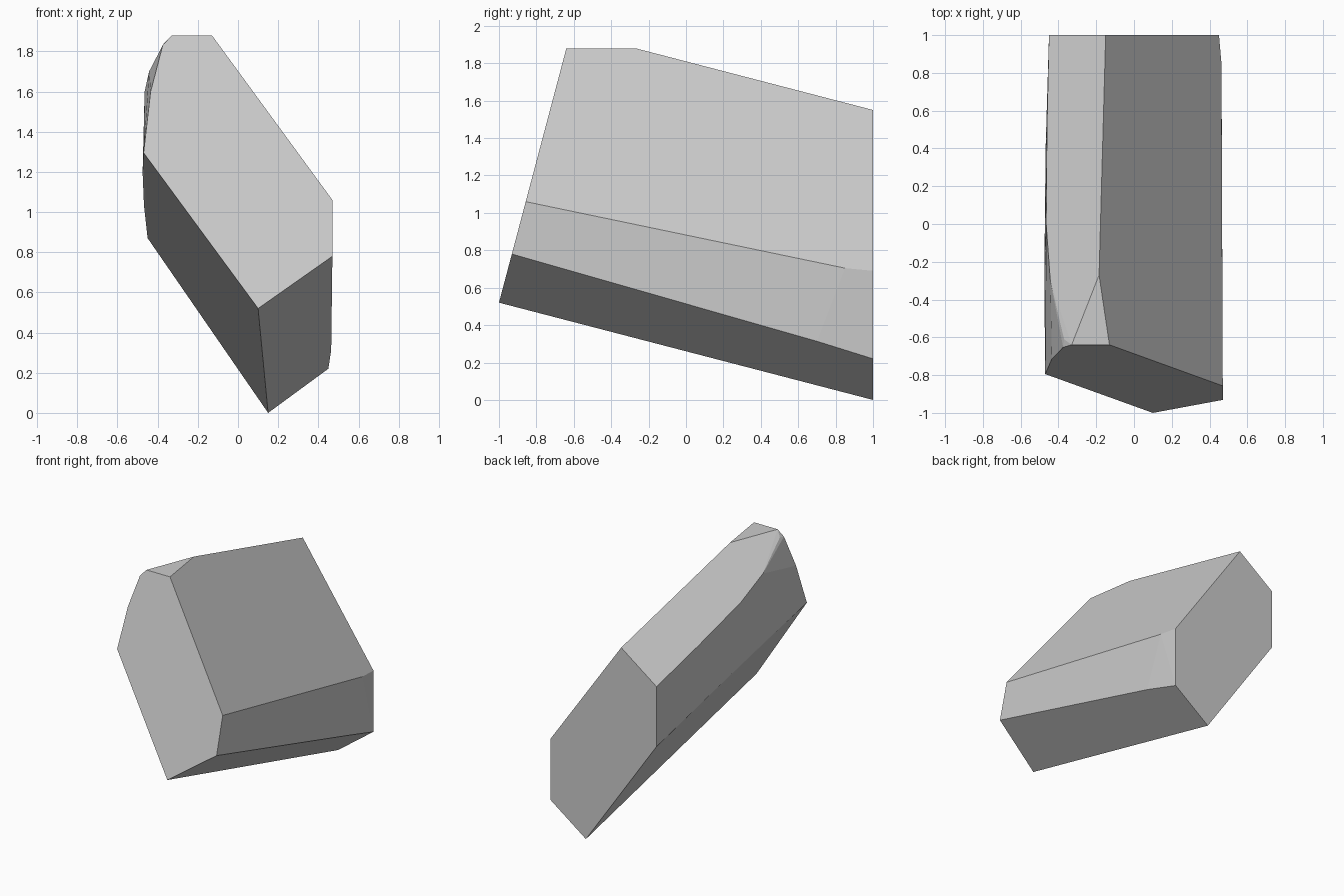
import bpy, bmesh, math

if "Cube" in bpy.data.objects:
    bpy.data.objects.remove(bpy.data.objects["Cube"])

# One plain stone grey
grey = bpy.data.materials.new("stone grey")
grey.diffuse_color = (0.6, 0.6, 0.6, 1)
grey.use_nodes = True
grey.node_tree.nodes["Principled BSDF"].inputs["Base Color"].default_value = grey.diffuse_color


# Cutting planes of the block: height (or depth for the front) at a position
def top_left(x, y):
    return 1.55 + 0.733 * (x + 0.15) - 0.28 * (y - 1)


def top_right(x, y):
    return 1.55 - 1.433 * (x + 0.15) - 0.22 * (y - 1)


def under_left(x, y):
    return -1.45 * (x - 0.15) - 0.224 * (y - 1)


def under_right(x, y):
    return 0.733 * (x - 0.15) - 0.278 * (y - 1)


def front_y(z):
    return -1.0 + 0.265 * (z - 0.52)


# Rims where the bulging sides meet the sloping planes (x, y)
rims = [
    (top_left, [(-0.15, 1), (-0.45, 1), (-0.461, 0.5), (-0.465, 0), (-0.443, -0.3), (-0.37, -0.61)]),
    (top_right, [(0.45, 1), (0.463, 0.85), (0.47, 0.4)]),
    (under_left, [(0.15, 1), (-0.45, 1), (-0.468, 0.4), (-0.475, -0.3)]),
    (under_right, [(0.45, 1), (0.464, 0.7), (0.47, 0.3)]),
]
points = [(x, y, plane(x, y)) for plane, rim in rims for x, y in rim]

# Outline of the leaning front face (x, z)
front = [(0.10, 0.52), (0.47, 0.78), (0.47, 1.06), (-0.13, 1.88), (-0.33, 1.88),
         (-0.375, 1.83), (-0.435, 1.60), (-0.47, 1.295)]
points += [(x, front_y(z), z) for x, z in front]

# Back corner of the small level cap
points.append((-0.185, -0.27, 1.88))

# Wrap the corners into one closed block and merge coplanar facets
bm = bmesh.new()
for p in points:
    bm.verts.new(p)
bmesh.ops.convex_hull(bm, input=bm.verts)
loose = [v for v in bm.verts if not v.link_faces]
bmesh.ops.delete(bm, geom=loose, context='VERTS')
bmesh.ops.dissolve_limit(bm, angle_limit=math.radians(1.0), verts=bm.verts, edges=bm.edges)
bmesh.ops.recalc_face_normals(bm, faces=bm.faces)

mesh = bpy.data.meshes.new("stone_block")
bm.to_mesh(mesh)
bm.free()
mesh.materials.append(grey)
bpy.context.collection.objects.link(bpy.data.objects.new("stone_block", mesh))
